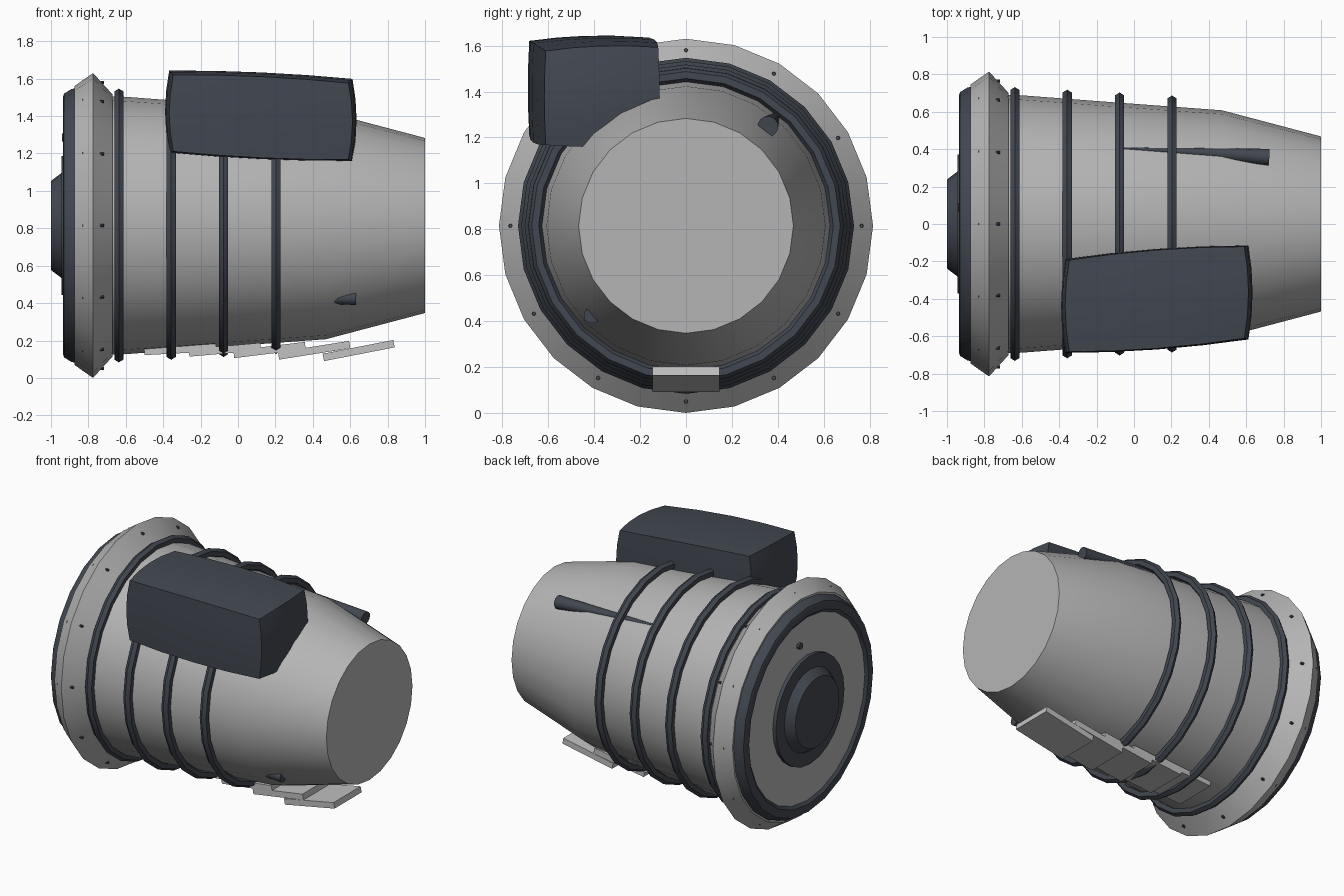
import bpy, bmesh, math
from mathutils import Vector, Matrix

if "Cube" in bpy.data.objects:
    bpy.data.objects.remove(bpy.data.objects["Cube"])

CZ = 0.815   # height of the main axis
SEG = 24


def material(name, rgb):
    m = bpy.data.materials.new(name)
    m.diffuse_color = (*rgb, 1)
    m.use_nodes = True
    m.node_tree.nodes["Principled BSDF"].inputs["Base Color"].default_value = m.diffuse_color
    return m


GREY = material("hull grey", (0.46, 0.46, 0.46))
LIGHT = material("plate grey", (0.54, 0.54, 0.54))
DARK = material("dark slate", (0.055, 0.064, 0.082))


def finish(name, bm, mat, angle=35):
    bmesh.ops.recalc_face_normals(bm, faces=bm.faces[:])
    me = bpy.data.meshes.new(name)
    bm.to_mesh(me)
    bm.free()
    me.materials.append(mat)
    ob = bpy.data.objects.new(name, me)
    bpy.context.collection.objects.link(ob)
    bpy.ops.object.select_all(action='DESELECT')
    ob.select_set(True)
    bpy.context.view_layer.objects.active = ob
    if angle:
        bpy.ops.object.shade_smooth_by_angle(angle=math.radians(angle))
    return ob


def revolve(name, profile, mat, closed=False):
    """Turn (x, radius) points around the main axis."""
    bm = bmesh.new()
    loops = []
    for x, r in profile:
        loops.append([bm.verts.new((x, r * math.sin(2 * math.pi * i / SEG),
                                    CZ + r * math.cos(2 * math.pi * i / SEG)))
                      for i in range(SEG)])
    pairs = list(zip(loops, loops[1:]))
    if closed:
        pairs.append((loops[-1], loops[0]))
    for a, b in pairs:
        for i in range(SEG):
            j = (i + 1) % SEG
            bm.faces.new((a[i], a[j], b[j], b[i]))
    if not closed:
        bm.faces.new(loops[0])
        bm.faces.new(loops[-1])
    return finish(name, bm, mat)


def add_cone(bm, a, b, r1, r2, sides):
    """Cone frustum between two points."""
    a, b = Vector(a), Vector(b)
    d = b - a
    rot = d.to_track_quat('Z', 'Y').to_matrix().to_4x4()
    bmesh.ops.create_cone(bm, cap_ends=True, segments=sides, radius1=r1, radius2=r2,
                          depth=d.length, matrix=Matrix.Translation((a + b) / 2) @ rot)


# Tapered hull and its wide flange
revolve("hull", [(-0.70, 0.692), (-0.6, 0.688), (-0.1, 0.65), (0.47, 0.608), (1.0, 0.468)], GREY)
revolve("flange", [(-0.92, 0.66), (-0.875, 0.66), (-0.875, 0.745), (-0.775, 0.815),
                   (-0.67, 0.70), (-0.67, 0.6)], GREY)

# Dark rim and stepped hub on the flat end
revolve("rim", [(-0.86, 0.735), (-0.89, 0.73), (-0.93, 0.705), (-0.935, 0.69),
                (-0.935, 0.65), (-0.92, 0.63), (-0.86, 0.63)], DARK, closed=True)
revolve("hub_disc", [(-0.945, 0.372), (-0.91, 0.372)], DARK)
revolve("hub", [(-1.0, 0.238), (-0.945, 0.28), (-0.91, 0.28)], DARK)

# Hoops around the hull
for k, (x, r) in enumerate([(-0.637, 0.702), (-0.357, 0.688), (-0.077, 0.673), (0.203, 0.657)]):
    pts = [(x + 0.028 * math.cos(math.radians(a)), r + 0.03 * math.sin(math.radians(a)))
           for a in range(30, 390, 60)]
    revolve("hoop_%d" % (k + 1), pts, DARK, closed=True)

# Bulging equipment box that follows the hull taper
bm = bmesh.new()
bmesh.ops.create_cube(bm, size=2)
bmesh.ops.subdivide_edges(bm, edges=bm.edges[:], cuts=3, use_grid_fill=True)
for v in bm.verts:
    u, s, t = v.co
    bow = 1 - u * u
    v.co = (0.122 + u * (0.468 + 0.022 * (1 - s * s) + 0.022 * (1 - t * t)),
            -0.402 + 0.036 * u + s * (0.245 + 0.018 * bow + 0.006 * (1 - t * t)),
            1.402 - 0.022 * u + t * (0.205 + 0.012 * bow + 0.014 * (1 - s * s)) + 0.008 * s)
finish("equipment_box", bm, DARK, 30)

# Overlapping plates along the underside
for k in range(5):
    ang = math.radians(3 + 2.0 * k)
    x0, z0 = -0.50 + 0.24 * k, 0.122 - 0.008 * k
    bm = bmesh.new()
    bmesh.ops.create_cube(bm, size=1)
    c, s = math.cos(ang), math.sin(ang)
    for v in bm.verts:
        lx, lz = (v.co.x + 0.5) * 0.385, (v.co.z + 0.5) * 0.04
        v.co = (x0 + lx * c - lz * s, v.co.y * 0.294, z0 + lx * s + lz * c)
    finish("belly_plate_%d" % (k + 1), bm, LIGHT, 0)

# Half-sunk tapered nozzles
for name, tip, end in [("upper_nozzle", (-0.07, 0.405, 1.312), (0.72, 0.357, 1.248)),
                       ("lower_nozzle", (-0.07, -0.405, 0.425), (0.63, -0.41, 0.425))]:
    bm = bmesh.new()
    add_cone(bm, tip, end, 0.004, 0.045 if "upper" in name else 0.035, 16)
    finish(name, bm, DARK)

# Small pins through the flange
bm = bmesh.new()
for k in range(12):
    a = math.radians(30 * k)
    y, z = 0.765 * math.sin(a), CZ + 0.765 * math.cos(a)
    add_cone(bm, (-0.832, y, z), (-0.717, y, z), 0.013, 0.008, 8)
finish("flange_pins", bm, DARK)

# Small knob on the flat end
bm = bmesh.new()
add_cone(bm, (-0.94, 0.09, CZ + 0.47), (-0.91, 0.09, CZ + 0.47), 0.022, 0.022, 8)
finish("end_knob", bm, DARK)
